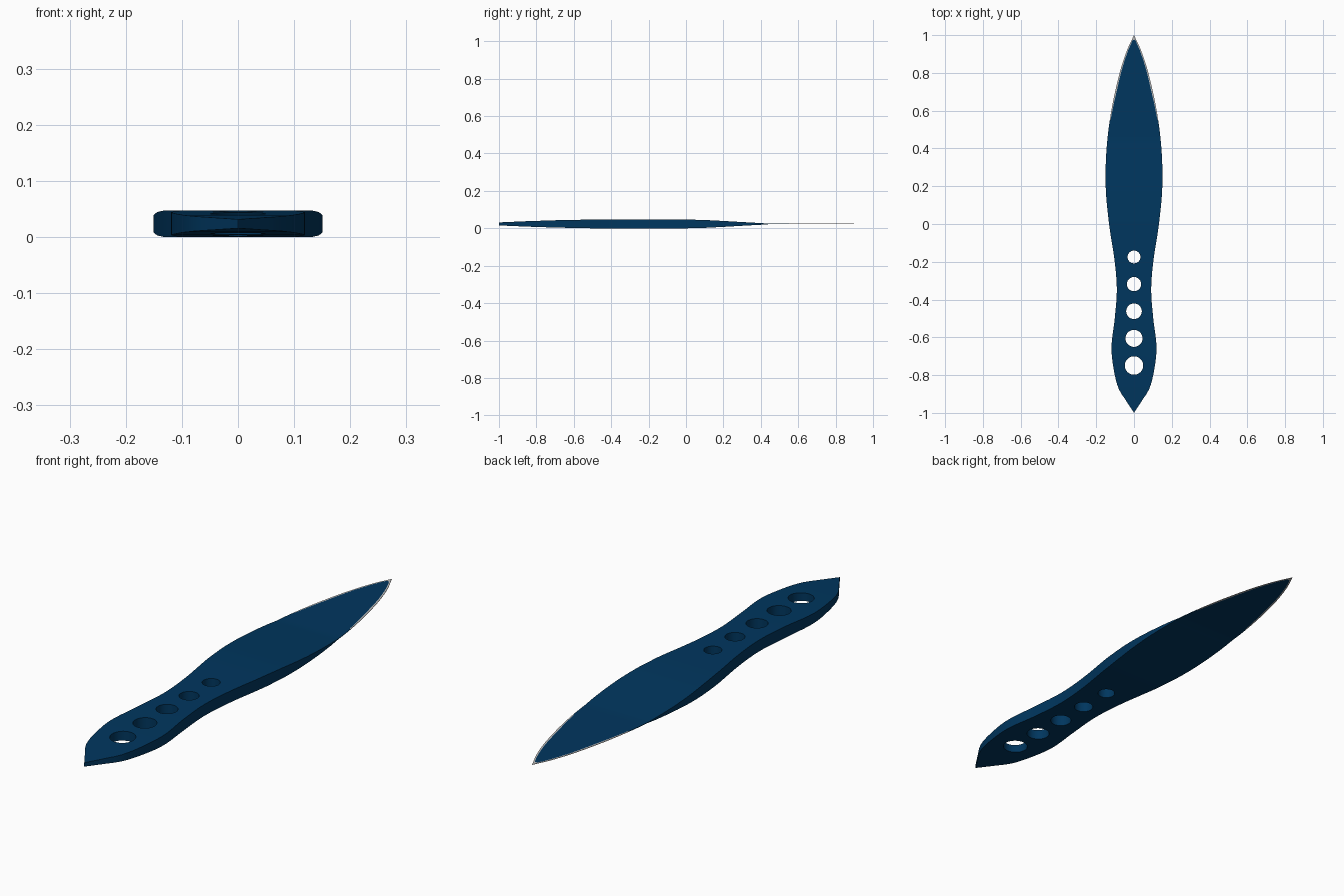
import bpy, bmesh, math

if "Cube" in bpy.data.objects:
    bpy.data.objects.remove(bpy.data.objects["Cube"])


def material(name, color):
    m = bpy.data.materials.new(name)
    m.diffuse_color = (*color, 1)
    m.use_nodes = True
    m.node_tree.nodes["Principled BSDF"].inputs["Base Color"].default_value = m.diffuse_color
    return m


steel = material("dark blue coating", (0.0, 0.037, 0.113))
edge = material("bare grey edge", (0.5, 0.5, 0.5))

MID = 0.0235
# (y, half width) outline and (y, half thickness) taper
OUTLINE = [(-1, 0), (-0.94, 0.039), (-0.87, 0.082), (-0.76, 0.109), (-0.65, 0.119),
           (-0.5, 0.102), (-0.35, 0.091), (-0.2, 0.102), (0, 0.132), (0.2, 0.15),
           (0.4, 0.145), (0.6, 0.12), (0.8, 0.076), (0.92, 0.037), (1, 0)]
TAPER = [(-1, 0.008), (-0.85, 0.0145), (-0.7, 0.0195), (-0.5, 0.0235), (0, 0.0235),
         (0.1, 0.021), (0.2, 0.0158), (0.3, 0.01), (0.4, 0.0045), (0.45, 0.001), (1, 0.0008)]
# width of the bare rim along the blade
RIM = [(-1, 0.003), (0.5, 0.003), (0.7, 0.008), (1, 0.006)]


def slope(pts, i):
    a, b = pts[max(i - 1, 0)], pts[min(i + 1, len(pts) - 1)]
    return (b[1] - a[1]) / (b[0] - a[0])


def smooth(pts, y):
    """Cubic curve through the points."""
    i = 0
    while i < len(pts) - 2 and y > pts[i + 1][0]:
        i += 1
    (y0, v0), (y1, v1) = pts[i], pts[i + 1]
    h = y1 - y0
    t = (y - y0) / h
    return ((2*t**3 - 3*t**2 + 1) * v0 + (t**3 - 2*t**2 + t) * h * slope(pts, i)
            + (3*t**2 - 2*t**3) * v1 + (t**3 - t**2) * h * slope(pts, i + 1))


def linear(pts, y):
    for (y0, v0), (y1, v1) in zip(pts, pts[1:]):
        if y <= y1 + 1e-9:
            return v0 + (v1 - v0) * (y - y0) / (y1 - y0)
    return pts[-1][1]


def make_object(name, bm):
    bmesh.ops.recalc_face_normals(bm, faces=bm.faces[:])
    me = bpy.data.meshes.new(name)
    bm.to_mesh(me)
    bm.free()
    ob = bpy.data.objects.new(name, me)
    bpy.context.collection.objects.link(ob)
    return ob


# knife body: flat sections lofted along y, with a narrow rim on both faces
bm = bmesh.new()
N = 80
prev = None
for k in range(N + 1):
    y = -1 + 2 * k / N
    w, t = smooth(OUTLINE, y), linear(TAPER, y)
    if k in (0, N):
        lo, hi = (bm.verts.new((0, y, MID + s * t)) for s in (-1, 1))
        ring = [lo] * 4 + [hi] * 4
    else:
        c = max(w - linear(RIM, y), w * 0.4)
        ring = [bm.verts.new((x, y, MID - t)) for x in (-w, -c, c, w)]
        ring += [bm.verts.new((x, y, MID + t)) for x in (w, c, -c, -w)]
    if prev:
        for i in range(8):
            j = (i + 1) % 8
            vs = list(dict.fromkeys((prev[i], prev[j], ring[j], ring[i])))
            if len(vs) > 2:
                f = bm.faces.new(vs)
                # bare edge on the blade rim and the tip
                if (y > 0.55 and i not in (1, 5)) or y > 0.98:
                    f.material_index = 1
    prev = ring
knife = make_object("throwing_knife", bm)
knife.data.materials.append(steel)
knife.data.materials.append(edge)

# five grip holes growing towards the tail
bm = bmesh.new()
for i in range(5):
    r = 0.034 + 0.0037 * i
    geo = bmesh.ops.create_cone(bm, cap_ends=True, segments=40, depth=0.2,
                                radius1=r, radius2=r)
    bmesh.ops.translate(bm, verts=geo["verts"], vec=(0, -0.1745 - 0.1437 * i, MID))
cutter = make_object("hole_cutter", bm)
cutter.data.materials.append(steel)
cutter.hide_render = True

mod = knife.modifiers.new("holes", 'BOOLEAN')
mod.operation = 'DIFFERENCE'
mod.solver = 'EXACT'
mod.object = cutter
bpy.context.view_layer.objects.active = knife
cutter.select_set(False)
knife.select_set(True)
bpy.ops.object.modifier_apply(modifier=mod.name)
bpy.data.objects.remove(cutter)
bpy.ops.object.shade_smooth_by_angle(angle=math.radians(30))
